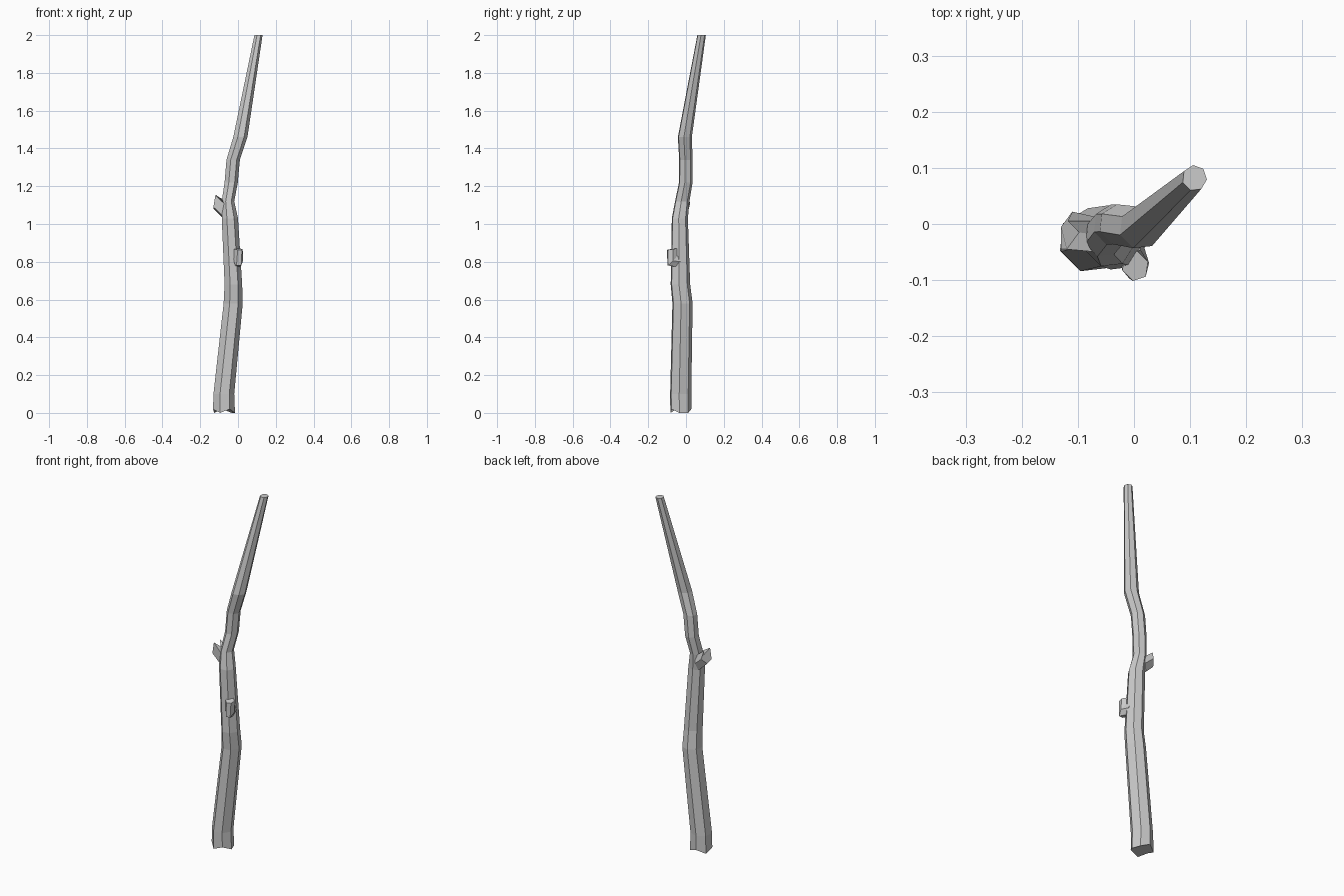
import bpy, bmesh
from math import sin, cos, radians, pi
from mathutils import Vector

if "Cube" in bpy.data.objects:
    bpy.data.objects.remove(bpy.data.objects["Cube"])


def box_ring(z, x0, x1, y0, y1, n=7, phase=45):
    """Level polygon fitted exactly to the given x and y limits."""
    a = [radians(phase) + 2 * pi * i / n for i in range(n)]
    cs, ss = [cos(t) for t in a], [sin(t) for t in a]
    fit = lambda v, vs, lo, hi: lo + (hi - lo) * (v - min(vs)) / (max(vs) - min(vs))
    return [Vector((fit(c, cs, x0, x1), fit(s, ss, y0, y1), z)) for c, s in zip(cs, ss)]


def tilted_ring(centre, normal, r_side, r_up, n=6):
    """Polygon facing along the given direction."""
    d = Vector(normal).normalized()
    side = d.cross(Vector((0, 0, 1))).normalized()
    up = side.cross(d)
    return [Vector(centre) + side * r_side * cos(2 * pi * i / n) + up * r_up * sin(2 * pi * i / n)
            for i in range(n)]


def loft(name, rings):
    """Skin of flat faces through the rings, closed at both ends."""
    bm = bmesh.new()
    rows = [[bm.verts.new(p) for p in ring] for ring in rings]
    n = len(rows[0])
    for a, b in zip(rows, rows[1:]):
        for i in range(n):
            j = (i + 1) % n
            bm.faces.new((a[i], a[j], b[j], b[i]))
    bm.faces.new(rows[0][::-1])
    bm.faces.new(rows[-1])
    bmesh.ops.recalc_face_normals(bm, faces=bm.faces)
    mesh = bpy.data.meshes.new(name)
    bm.to_mesh(mesh)
    bm.free()
    obj = bpy.data.objects.new(name, mesh)
    bpy.context.collection.objects.link(obj)
    return obj


# Crooked tapering stick: z, x limits, y limits
sections = [
    (0.00, -0.132, -0.016, -0.083, 0.028),
    (0.10, -0.130, -0.020, -0.084, 0.028),
    (0.58, -0.076, 0.025, -0.072, 0.035),
    (0.68, -0.071, 0.022, -0.081, 0.022),
    (1.03, -0.086, 0.000, -0.075, 0.010),
    (1.12, -0.086, -0.020, -0.058, 0.018),
    (1.22, -0.071, -0.001, -0.037, 0.035),
    (1.34, -0.061, 0.010, -0.036, 0.035),
    (1.46, -0.025, 0.050, -0.043, 0.031),
    (2.00, 0.087, 0.130, 0.060, 0.105),
]
rings = [box_ring(*s) for s in sections]
for i in (1, 3, 5):                       # jagged broken foot
    rings[0][i].z = 0.02
loft("stick", rings)

# Front twig stub, bending upward
loft("front_twig_stub", [
    tilted_ring((-0.01, -0.03, 0.80), (0.1, -1, 0.3), 0.024, 0.035),
    tilted_ring((0.002, -0.072, 0.805), (0.1, -1, 1.0), 0.025, 0.040),
    tilted_ring((0.002, -0.075, 0.867), (0.05, -0.15, 1), 0.024, 0.028),
])

# Left twig stub, snapped off at a slant
end = [(-0.130, -0.045, 1.09), (-0.130, -0.005, 1.08), (-0.110, 0.022, 1.11),
       (-0.118, 0.005, 1.155), (-0.098, -0.015, 1.115), (-0.120, -0.045, 1.153)]
base = [(-0.078, -0.045, 1.04), (-0.078, 0.0, 1.03), (-0.065, 0.012, 1.07),
        (-0.062, 0.005, 1.11), (-0.060, -0.020, 1.12), (-0.065, -0.050, 1.10)]
loft("left_twig_stub", [[Vector(p) for p in base], [Vector(p) for p in end]])
